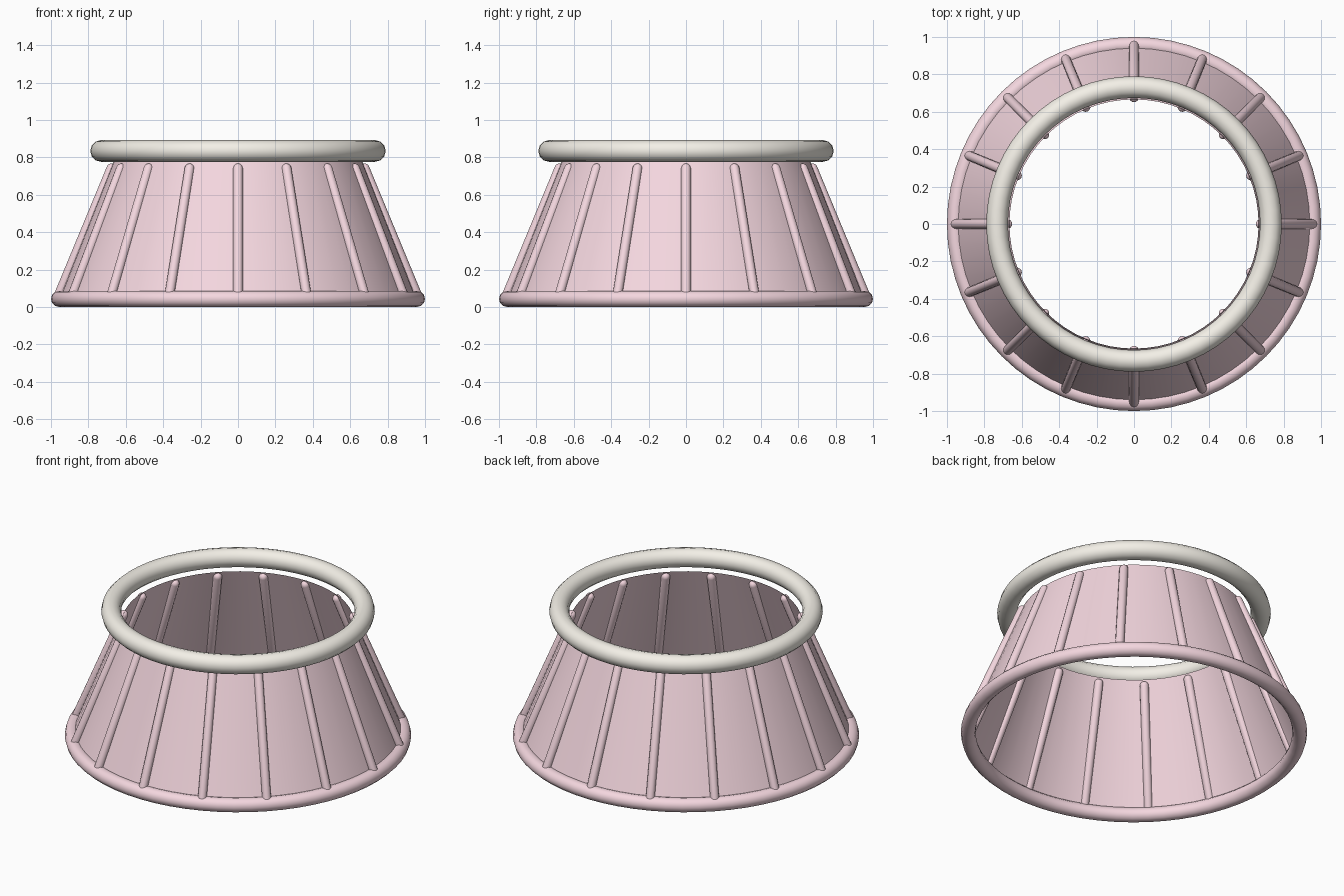
import bpy, bmesh
from math import sin, cos, pi, radians
from mathutils import Vector, Matrix

if "Cube" in bpy.data.objects:
    bpy.data.objects.remove(bpy.data.objects["Cube"])


def material(name, rgb):
    m = bpy.data.materials.new(name)
    m.diffuse_color = (*rgb, 1)
    m.use_nodes = True
    m.node_tree.nodes["Principled BSDF"].inputs["Base Color"].default_value = m.diffuse_color
    return m


pink = material("pink", (0.91, 0.68, 0.74))
cream = material("cream", (0.90, 0.87, 0.80))


def finish(obj, mat):
    obj.data.materials.append(mat)
    bpy.ops.object.select_all(action='DESELECT')
    obj.select_set(True)
    bpy.context.view_layer.objects.active = obj
    bpy.ops.object.shade_smooth_by_angle(angle=radians(40))


def revolve(name, profile, steps, mat):
    """Spin an (r, z) profile about the z axis."""
    bm = bmesh.new()
    verts = [bm.verts.new((r, 0, z)) for r, z in profile]
    edges = [bm.edges.new(p) for p in zip(verts, verts[1:])]
    bmesh.ops.spin(bm, geom=verts + edges, cent=(0, 0, 0), axis=(0, 0, 1),
                   angle=2 * pi, steps=steps, use_duplicate=False)
    bmesh.ops.remove_doubles(bm, verts=bm.verts, dist=1e-5)
    bmesh.ops.recalc_face_normals(bm, faces=bm.faces)
    me = bpy.data.meshes.new(name)
    bm.to_mesh(me)
    bm.free()
    obj = bpy.data.objects.new(name, me)
    bpy.context.collection.objects.link(obj)
    finish(obj, mat)
    return obj


def ring(name, major, minor, z, mat):
    bpy.ops.mesh.primitive_torus_add(major_radius=major, minor_radius=minor,
                                     major_segments=64, minor_segments=12,
                                     location=(0, 0, z))
    obj = bpy.context.object
    obj.name = name
    finish(obj, mat)


# Rolled rims
ring("bottom_rim", 0.957, 0.043, 0.043, pink)
ring("top_rim", 0.732, 0.058, 0.834, cream)

# Thin sloping wall, open at both ends
revolve("skirt_wall", [(0.955, 0.043), (0.666, 0.775)], 64, pink)

# Round-ended ribs lying along the wall
low, high = Vector((0.957, 0, 0.065)), Vector((0.677, 0, 0.741))
length, rad = (high - low).length, 0.026
arc = [i * pi / 8 for i in range(5)]
capsule = ([(rad * sin(a), -rad * cos(a)) for a in arc]
           + [(rad * cos(a), length + rad * sin(a)) for a in arc])
tilt = (high - low).to_track_quat('Z', 'Y').to_matrix().to_4x4()
for i in range(16):
    rib = revolve(f"rib_{i + 1}", capsule, 12, pink)
    rib.matrix_world = (Matrix.Rotation(i * pi / 8, 4, 'Z')
                        @ Matrix.Translation(low) @ tilt)
